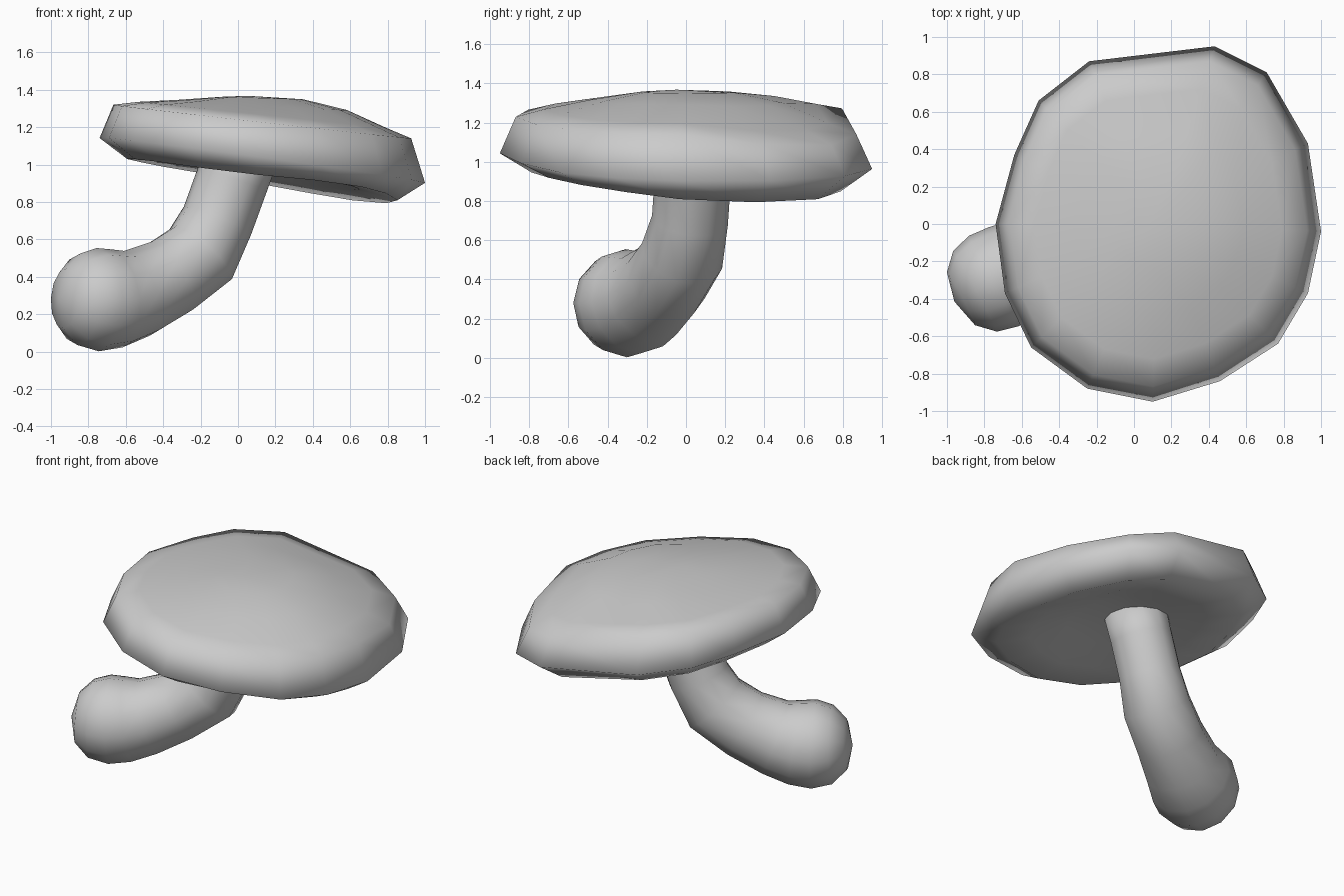
import bpy, bmesh
from math import sin, cos, pi
from mathutils import Vector

if "Cube" in bpy.data.objects:
    bpy.data.objects.remove(bpy.data.objects["Cube"])


def loft(name, rings, start, end):
    """Skin a list of point rings and close both ends with a fan to a pole."""
    bm = bmesh.new()
    loops = [[bm.verts.new(p) for p in ring] for ring in rings]
    n = len(loops[0])
    for a, b in zip(loops, loops[1:]):
        for i in range(n):
            j = (i + 1) % n
            bm.faces.new((a[i], a[j], b[j], b[i]))
    for loop, pole in ((loops[0], start), (loops[-1], end)):
        tip = bm.verts.new(pole)
        for i in range(n):
            bm.faces.new((loop[i], loop[(i + 1) % n], tip))
    bmesh.ops.recalc_face_normals(bm, faces=bm.faces)
    mesh = bpy.data.meshes.new(name)
    bm.to_mesh(mesh)
    bm.free()
    for poly in mesh.polygons:
        poly.use_smooth = True
    obj = bpy.data.objects.new(name, mesh)
    bpy.context.collection.objects.link(obj)
    return obj


# Cap: one irregular outline, scaled into tilted rings from crown to gills
outline = [(-0.74, 0.0), (-0.69, -0.37), (-0.55, -0.66), (-0.25, -0.88),
           (0.10, -0.95), (0.46, -0.84), (0.77, -0.64), (0.93, -0.37),
           (1.0, -0.04), (0.93, 0.43), (0.71, 0.81), (0.43, 0.95),
           (-0.24, 0.87), (-0.51, 0.66), (-0.64, 0.37)]
mid_x = 0.13
# scale, height, slope along x, slope along y, back right lift, front right lift
levels = [(0.25, 1.36, -0.03, 0.0, 0.0, 0.0),
          (0.52, 1.327, -0.06, 0.01, -0.1, 0.0),
          (0.76, 1.28, -0.105, 0.0, -0.17, 0.0),
          (0.915, 1.245, -0.113, 0.005, -0.18, 0.0),
          (1.0, 1.04, -0.138, -0.018, 0.0, 0.0),
          (0.83, 0.938, -0.155, -0.02, -0.05, 0.1),
          (0.60, 0.965, -0.15, -0.02, -0.03, 0.05),
          (0.35, 1.02, -0.13, -0.01, 0.0, 0.0)]
cap_rings = []
for scale, height, sx, sy, back, front in levels:
    ring = []
    for px, py in outline:
        x, y = mid_x + (px - mid_x) * scale, py * scale
        lift = max(x, 0) * (back * max(y, 0) + front * max(-y, 0))
        ring.append((x, y, height + sx * x + sy * y + lift))
    cap_rings.append(ring)
loft("mushroom_cap", cap_rings, (0.05, -0.05, 1.368), (0.08, 0.0, 1.04))

# Stem: bent tube swelling into a round bulb at the foot
path = [((0.03, 0.04, 1.10), 0.20),
        ((-0.03, 0.035, 0.92), 0.195),
        ((-0.11, 0.02, 0.70), 0.195),
        ((-0.20, -0.02, 0.52), 0.215),
        ((-0.37, -0.10, 0.395), 0.22),
        ((-0.54, -0.19, 0.312), 0.24),
        ((-0.65, -0.25, 0.285), 0.265),
        ((-0.75, -0.305, 0.278), 0.276),
        ((-0.85, -0.36, 0.28), 0.245),
        ((-0.925, -0.40, 0.285), 0.16)]
side_hint = Vector((0.5, -0.87, 0.0))
centres = [Vector(p) for p, r in path]
stem_rings = []
for i, (p, r) in enumerate(path):
    t = (centres[min(i + 1, len(path) - 1)] - centres[max(i - 1, 0)]).normalized()
    side = (side_hint - t * side_hint.dot(t)).normalized()
    up = side.cross(t)
    stem_rings.append([centres[i] + (side * cos(a) + up * sin(a)) * r
                       for a in (2 * pi * k / 12 for k in range(12))])
loft("mushroom_stem", stem_rings, centres[0], (-0.96, -0.415, 0.285))
